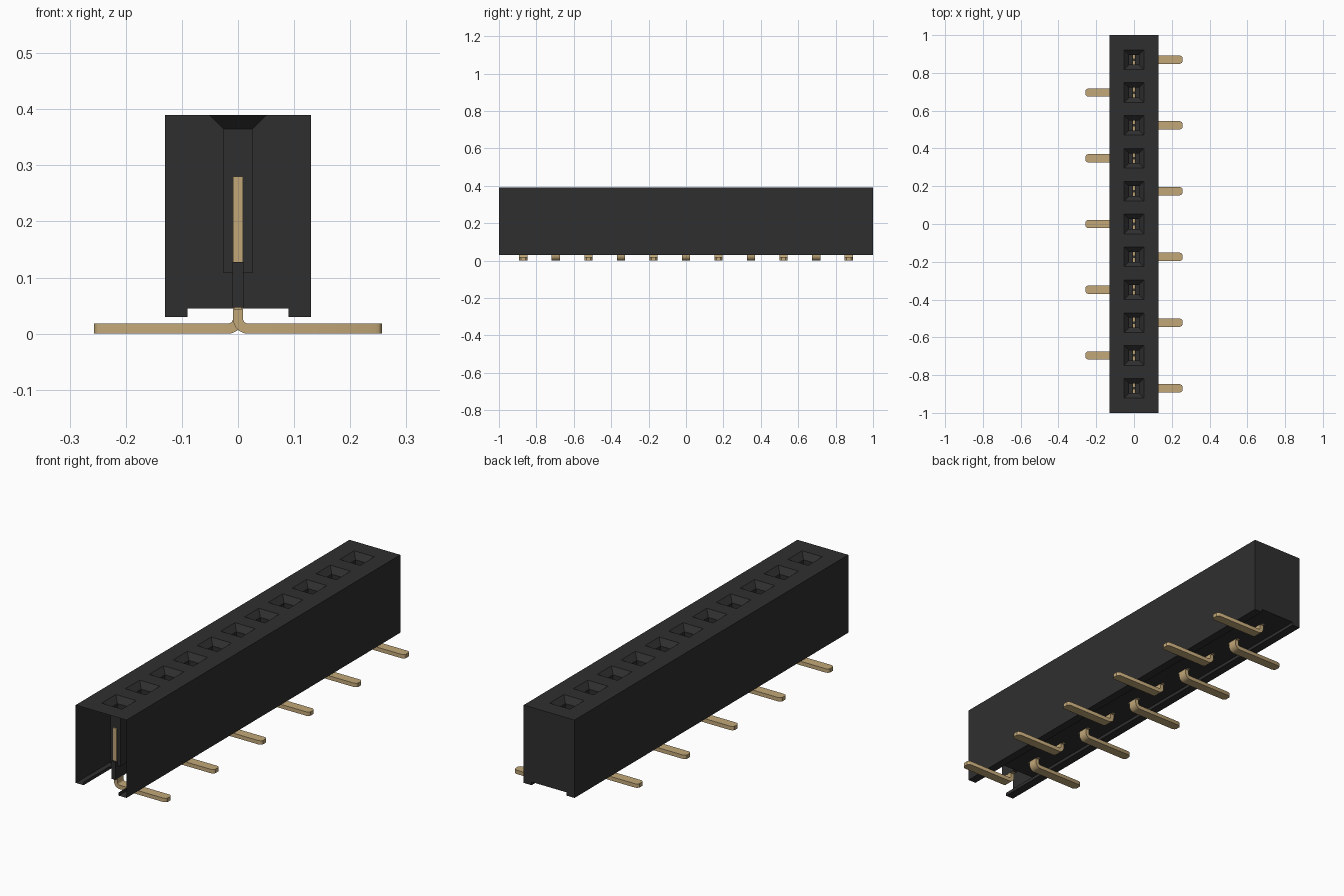
import bpy, bmesh, math

cube = bpy.data.objects.get("Cube")
if cube:
    bpy.data.objects.remove(cube)


def material(name, rgb):
    m = bpy.data.materials.new(name)
    m.use_nodes = True
    m.diffuse_color = (*rgb, 1)
    bsdf = next(n for n in m.node_tree.nodes if n.type == 'BSDF_PRINCIPLED')
    bsdf.inputs["Base Color"].default_value = (*rgb, 1)
    return m


black = material("black plastic", (0.028, 0.028, 0.028))
gold = material("pale gold", (0.54, 0.39, 0.19))


def finish(bm, name, mat):
    bmesh.ops.remove_doubles(bm, verts=bm.verts, dist=0.0001)
    bmesh.ops.recalc_face_normals(bm, faces=bm.faces)
    mesh = bpy.data.meshes.new(name)
    bm.to_mesh(mesh)
    bm.free()
    mesh.materials.append(mat)
    ob = bpy.data.objects.new(name, mesh)
    bpy.context.collection.objects.link(ob)
    return ob


def face(bm, points):
    bm.faces.new([bm.verts.new(p) for p in points])


def loft(bm, rings):
    for a, b in zip(rings, rings[1:]):
        n = len(a)
        for i in range(n):
            j = (i + 1) % n
            face(bm, (a[i], a[j], b[j], b[i]))


def box(bm, x, y0, y1, z0, z1):
    rings = [[(-x, y0, z), (x, y0, z), (x, y1, z), (-x, y1, z)] for z in (z0, z1)]
    loft(bm, rings)
    face(bm, rings[0])
    face(bm, rings[1])


rows = [0.174 * (i - 5) for i in range(11)]
W, TOP, FOOT, FLOOR = 0.13, 0.39, 0.03, 0.045
INNER, MOUTH, HOLE = 0.09, 0.052, 0.026

# Housing: a thin shell, open at the front, with a channel underneath
profile = [(-W, FOOT), (-W, TOP), (-MOUTH, TOP), (MOUTH, TOP), (W, TOP),
           (W, FOOT), (INNER, FOOT), (INNER, FLOOR), (-INNER, FLOOR), (-INNER, FOOT)]
cuts = [-1] + [y + s * MOUTH for y in rows for s in (-1, 1)] + [1]
bm = bmesh.new()
for k, (y0, y1) in enumerate(zip(cuts, cuts[1:])):
    for i, a in enumerate(profile):
        b = profile[(i + 1) % len(profile)]
        over_socket = i == 2 and k % 2 == 1
        open_floor = i == 7 and k < 2
        if not over_socket and not open_floor:
            face(bm, [(a[0], y0, a[1]), (b[0], y0, b[1]), (b[0], y1, b[1]), (a[0], y1, a[1])])
face(bm, [(x, 1, z) for x, z in profile])

# Funnel-shaped sockets sunk from the top
for y in rows:
    rings = [[(sx * r, y + sy * r, z) for sx, sy in ((-1, -1), (1, -1), (1, 1), (-1, 1))]
             for r, z in ((MOUTH, TOP), (HOLE, 0.365), (HOLE, 0.108))]
    loft(bm, rings)
    face(bm, rings[-1])
finish(bm, "housing", black)

# Shafts that hold the contact roots
bm = bmesh.new()
for y in rows:
    box(bm, 0.01, y - 0.04, y + 0.04, 0.047, 0.128)
finish(bm, "contact_shafts", black)

# Forked contacts inside the sockets
bm = bmesh.new()
for y in rows:
    for s in (-1, 1):
        ys = sorted((y + s * 0.004, y + s * 0.03))
        box(bm, 0.009, *ys, 0.12, 0.28)
        ys = sorted((y + s * 0.012, y + s * 0.024))
        box(bm, 0.008, *ys, 0.28, 0.287)
    box(bm, 0.007, y - 0.035, y + 0.035, 0.0435, 0.06)
finish(bm, "forked_contacts", gold)


# Bent solder tails, alternating left and right
def solder_tail(bm, y, side):
    T, R = 0.009, 0.027
    sections = [((-T, 0.06), (T, 0.06), 0.022)]
    for k in range(9):
        a = math.pi / 2 * k / 8
        c, s = math.cos(a), math.sin(a)
        sections.append(((R - T - R * c, R - R * s), (2 * T - T * c, R - T * s), 0.022))
    for x, w in ((0.243, 0.022), (0.252, 0.018), (0.257, 0.011)):
        sections.append(((x, 0), (x, 2 * T), w))
    rings = [[(side * o[0], y - w, o[1]), (side * o[0], y + w, o[1]),
              (side * i[0], y + w, i[1]), (side * i[0], y - w, i[1])]
             for o, i, w in sections]
    loft(bm, rings)
    face(bm, rings[0])
    face(bm, rings[-1])


bm = bmesh.new()
for n, y in enumerate(rows):
    solder_tail(bm, y, 1 if n % 2 == 0 else -1)
tails = finish(bm, "solder_tails", gold)
bpy.ops.object.select_all(action='DESELECT')
tails.select_set(True)
bpy.context.view_layer.objects.active = tails
bpy.ops.object.shade_smooth_by_angle(angle=math.radians(25))
